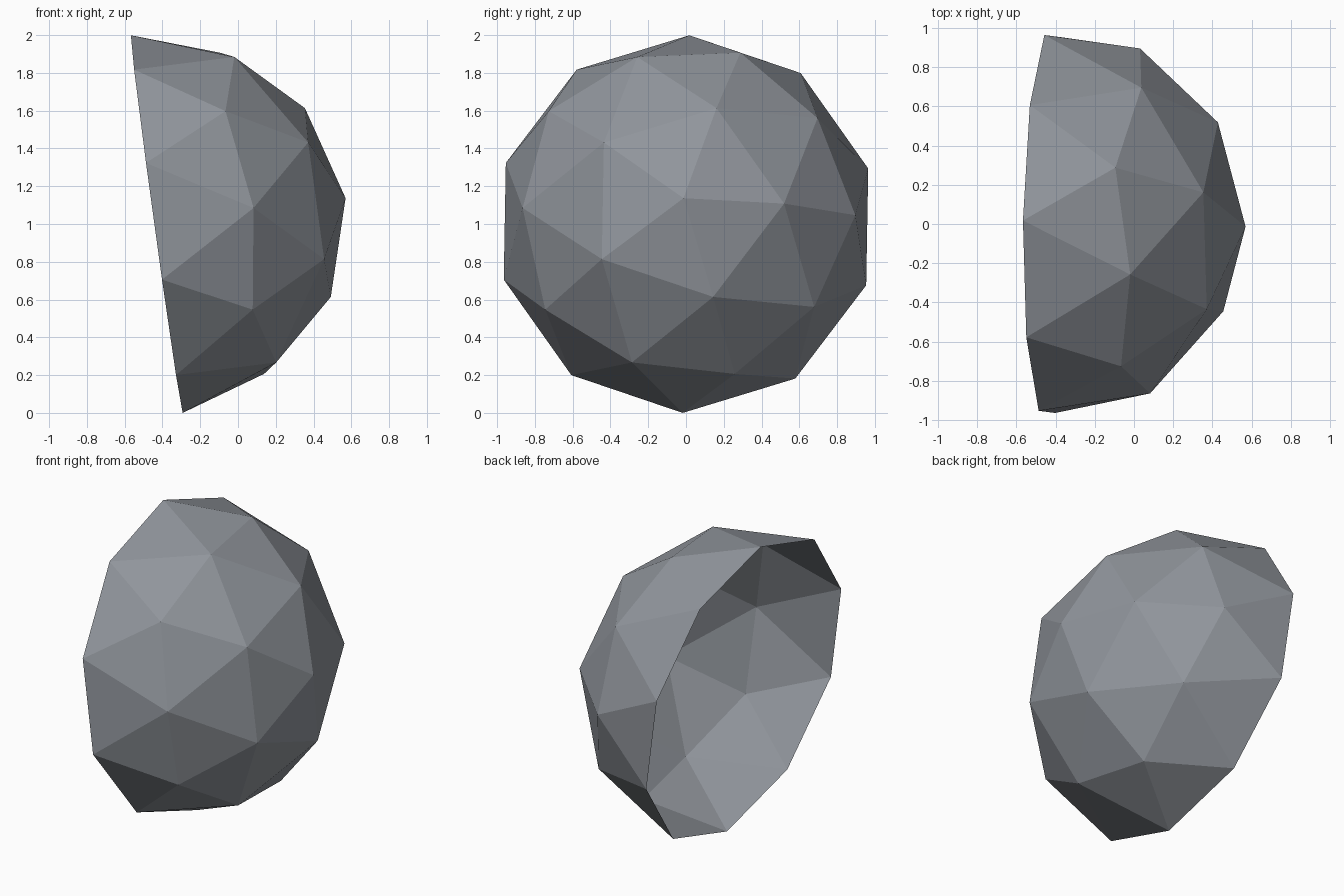
import bpy
import bmesh
import math
from mathutils import Matrix, Vector

cube = bpy.data.objects.get("Cube")
if cube:
    bpy.data.objects.remove(cube, do_unlink=True)

RADIUS = 1.009
CENTRE = Vector((-0.43, 0.0, 1.0))
AXIS = Vector((0.9906, -0.013, 0.136)).normalized()
SPIN = math.radians(-1.0)

# Slate grey shell material
slate = bpy.data.materials.new("slate_grey")
colour = (0.28, 0.30, 0.33, 1.0)
slate.diffuse_color = colour
slate.use_nodes = True
slate.node_tree.nodes["Principled BSDF"].inputs["Base Color"].default_value = colour

# Faceted half sphere, open below its equator
bm = bmesh.new()
bmesh.ops.create_icosphere(bm, subdivisions=2, radius=RADIUS)
lower = [v for v in bm.verts if v.co.z < -0.01]
bmesh.ops.delete(bm, geom=lower, context='VERTS')

# Tip the dome so that its pole points along AXIS
across = (Vector((0, 1, 0)) - AXIS * AXIS.y).normalized()
up = AXIS.cross(across)
tilt = Matrix((across, up, AXIS)).transposed().to_4x4()
place = Matrix.Translation(CENTRE) @ tilt @ Matrix.Rotation(SPIN, 4, 'Z')
bmesh.ops.transform(bm, matrix=place, verts=bm.verts)

# Stand the rim exactly on the ground
lowest = min(v.co.z for v in bm.verts)
bmesh.ops.translate(bm, vec=(0, 0, -lowest), verts=bm.verts)

# Flat facets
for face in bm.faces:
    face.smooth = False

mesh = bpy.data.meshes.new("dome_shell")
bm.to_mesh(mesh)
bm.free()
mesh.materials.append(slate)
dome = bpy.data.objects.new("dome_shell", mesh)
bpy.context.collection.objects.link(dome)
